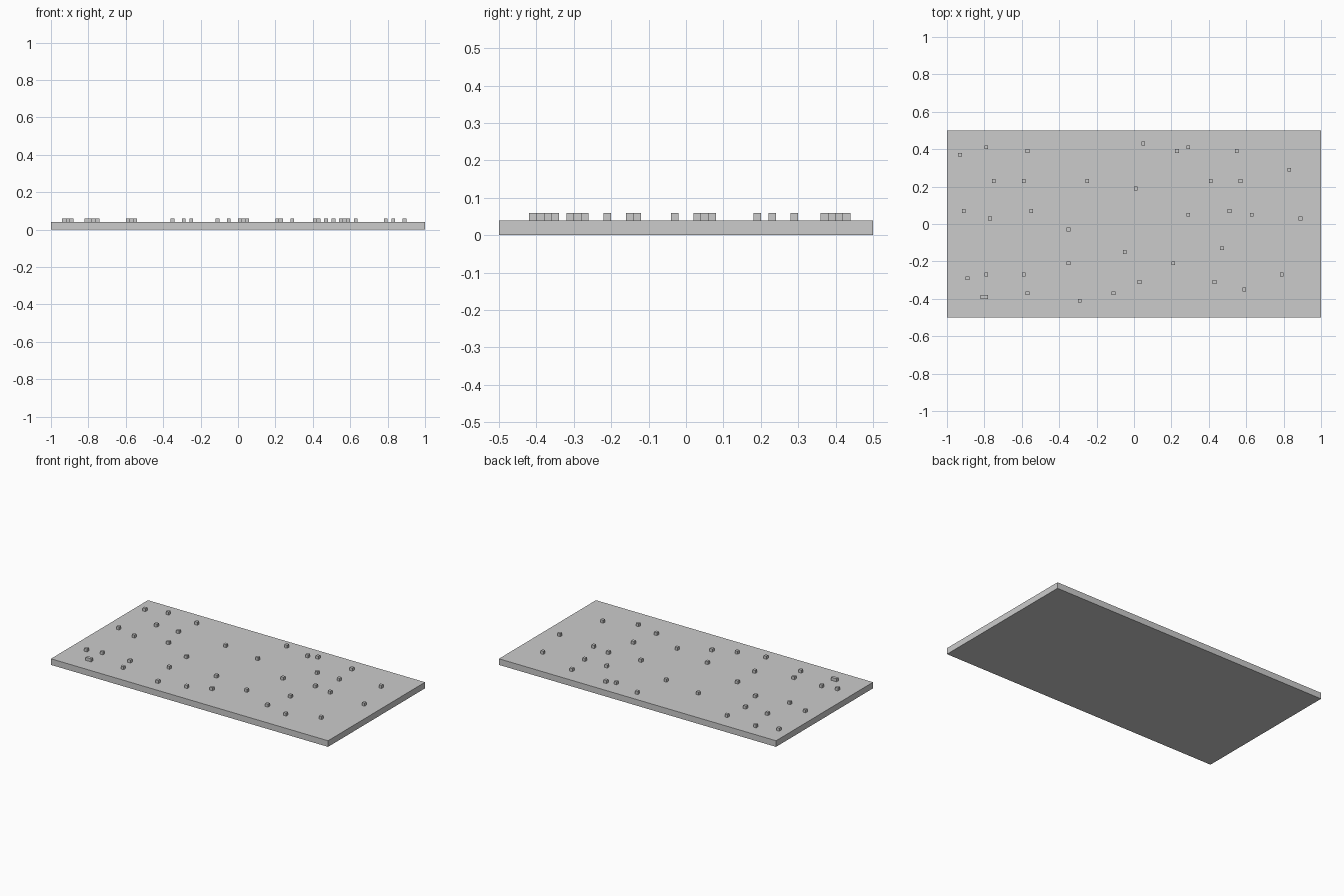
import bpy, bmesh
from mathutils import Matrix, Vector

if "Cube" in bpy.data.objects:
    bpy.data.objects.remove(bpy.data.objects["Cube"])


def add_boxes(name, boxes):
    """One object made of boxes given as (centre, size)."""
    bm = bmesh.new()
    for centre, size in boxes:
        m = Matrix.Translation(centre) @ Matrix.Diagonal(Vector((*size, 1)))
        bmesh.ops.create_cube(bm, size=1, matrix=m)
    mesh = bpy.data.meshes.new(name)
    bm.to_mesh(mesh)
    bm.free()
    obj = bpy.data.objects.new(name, mesh)
    bpy.context.collection.objects.link(obj)
    return obj


# Flat base slab
T = 0.04
add_boxes("base_slab", [((0, 0, T / 2), (2, 1, T))])

# Scattered studs: row y (hundredths) -> x positions (hundredths)
rows = {
    43: [5], 41: [-79, 29], 39: [-57, 23, 55], 37: [-93], 29: [83],
    23: [-75, -59, -25, 41, 57], 19: [1],
    7: [-91, -55, 51], 5: [29, 63], 3: [-77, 89],
    -3: [-35], -13: [47], -15: [-5], -21: [-35, 21],
    -27: [-79, -59, 79], -29: [-89], -31: [3, 43],
    -35: [59], -37: [-57, -11], -41: [-29],
}
S = 0.02
studs = [((x / 100, y / 100, T + S / 2), (S, S, S)) for y, xs in rows.items() for x in xs]

# One double-width stud near the front left
studs.append(((-0.80, -0.39, T + S / 2), (2 * S, S, S)))
add_boxes("studs", studs)
